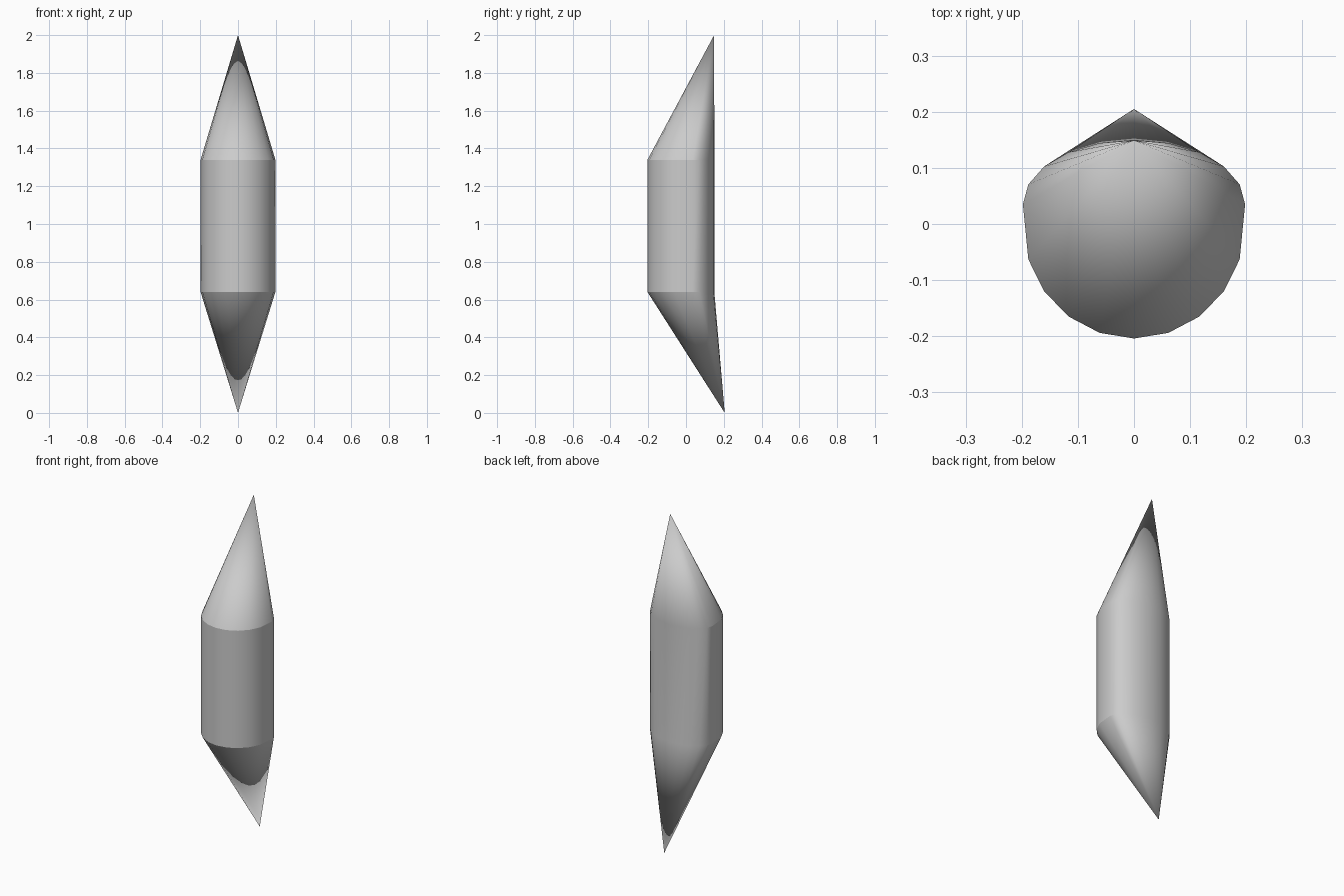
import bpy, bmesh, math

if "Cube" in bpy.data.objects:
    bpy.data.objects.remove(bpy.data.objects["Cube"])

RADIUS, SIDES = 0.2, 20
Z_LOW, Z_HIGH = 0.64, 1.34


def outline():
    # round front, flattened back
    pts = []
    for i in range(SIDES):
        a = 2 * math.pi * i / SIDES
        x, y = 0.198 * math.cos(a), RADIUS * math.sin(a)
        if y > -0.001:
            y = 0.035 + 0.575 * y
        else:
            y *= 1.02
        pts.append((x, y))
    return pts


bm = bmesh.new()

# straight shaft
low = [bm.verts.new((x, y, Z_LOW)) for x, y in outline()]
high = [bm.verts.new((x, y, Z_HIGH)) for x, y in outline()]

# off-centre pointed ends
tip_low = bm.verts.new((0, 0.205, 0))
tip_high = bm.verts.new((0, 0.149, 2))
for i in range(SIDES):
    j = (i + 1) % SIDES
    bm.faces.new((low[i], low[j], high[j], high[i]))
    bm.faces.new((high[i], high[j], tip_high))
    bm.faces.new((low[j], low[i], tip_low))
bmesh.ops.recalc_face_normals(bm, faces=bm.faces)

# smooth sides with crisp rims
for f in bm.faces:
    f.smooth = True
for e in bm.edges:
    rim = abs(e.verts[0].co.z - e.verts[1].co.z) < 1e-5
    e.smooth = not (rim and e.calc_face_angle(0) > math.radians(10))

mesh = bpy.data.meshes.new("pointed_shaft")
bm.to_mesh(mesh)
bm.free()
obj = bpy.data.objects.new("pointed_shaft", mesh)
bpy.context.collection.objects.link(obj)
